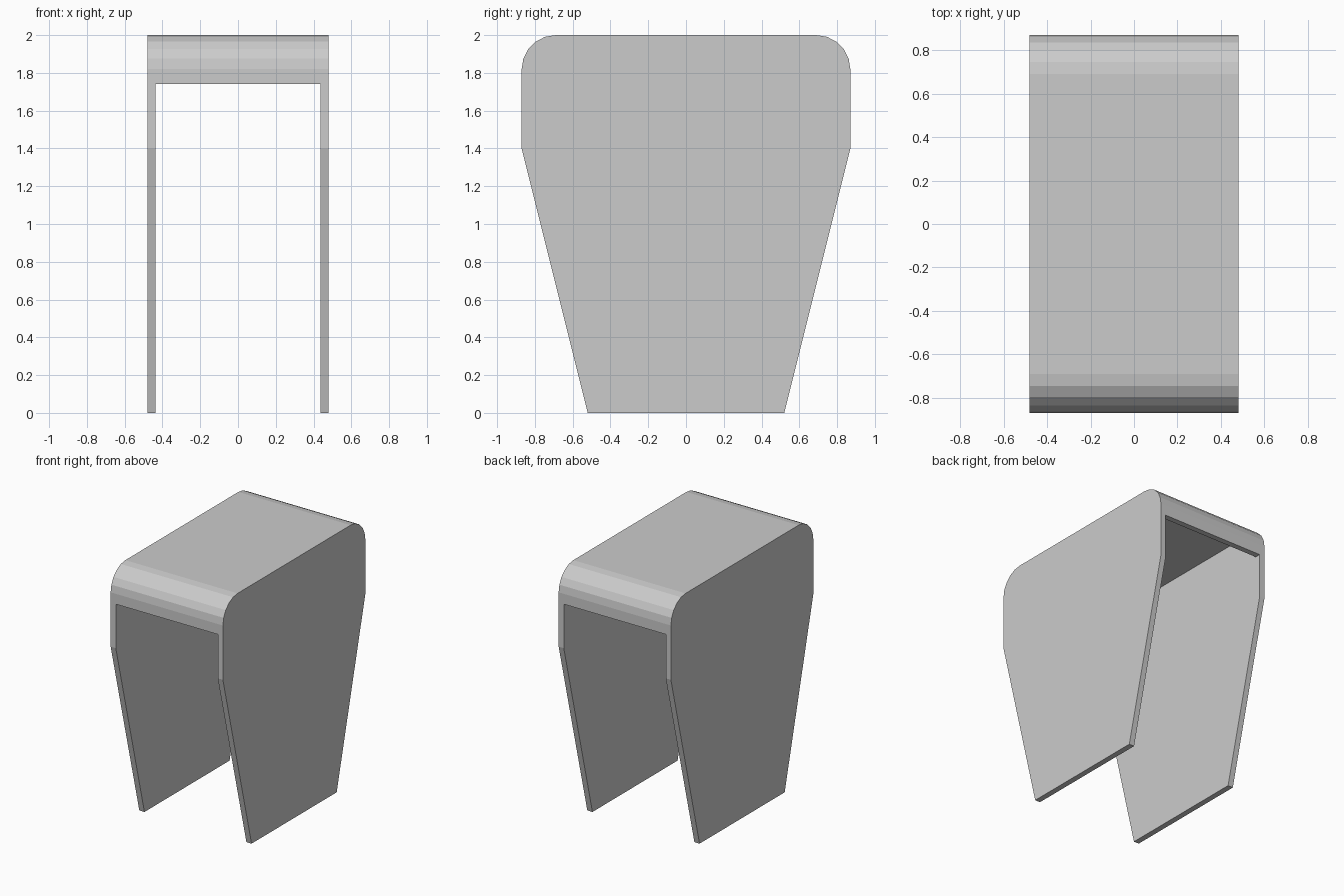
import bpy, bmesh
from math import sin, cos, pi

cube = bpy.data.objects.get("Cube")
if cube:
    bpy.data.objects.remove(cube, do_unlink=True)

HALF_WIDTH, HALF_DEPTH, HEIGHT = 0.48, 0.87, 2.0
WALL, RADIUS, STEPS = 0.044, 0.18, 5

grey = bpy.data.materials.new("light_grey")
grey.use_nodes = True
colour = (0.6, 0.6, 0.6, 1)
grey.diffuse_color = colour
grey.node_tree.nodes["Principled BSDF"].inputs["Base Color"].default_value = colour


def rounded_profile(half_depth, top, radius, lower):
    """Mirrored (y, z) outline: lower points, then a rounded upper corner."""
    side = list(lower)
    for i in range(STEPS + 1):
        a = i / STEPS * pi / 2
        side.append((half_depth - radius + radius * cos(a),
                     top - radius + radius * sin(a)))
    return side + [(-y, z) for y, z in reversed(side)]


def extrude_profile(name, profile, half_width):
    """Extrude a (y, z) outline symmetrically along x."""
    bm = bmesh.new()
    face = bm.faces.new([bm.verts.new((-half_width, y, z)) for y, z in profile])
    result = bmesh.ops.extrude_face_region(bm, geom=[face])
    verts = [v for v in result["geom"] if isinstance(v, bmesh.types.BMVert)]
    bmesh.ops.translate(bm, verts=verts, vec=(2 * half_width, 0, 0))
    bmesh.ops.recalc_face_normals(bm, faces=bm.faces)
    mesh = bpy.data.meshes.new(name)
    bm.to_mesh(mesh)
    bm.free()
    mesh.materials.append(grey)
    obj = bpy.data.objects.new(name, mesh)
    bpy.context.collection.objects.link(obj)
    return obj


# Outer body: tapered sides with a rounded top
shell = extrude_profile(
    "cover_shell",
    rounded_profile(HALF_DEPTH, HEIGHT, RADIUS, [(0.52, 0), (HALF_DEPTH, 1.4)]),
    HALF_WIDTH)

# Hollow: open front, back and bottom, leaving a short lip under the roof
hollow = extrude_profile(
    "hollow_cutter",
    rounded_profile(HALF_DEPTH - WALL, HEIGHT - WALL, RADIUS - WALL,
                    [(1, -0.2), (1, 1.74), (HALF_DEPTH - WALL, 1.74)]),
    HALF_WIDTH - WALL)
hollow.hide_render = True

cut = shell.modifiers.new("hollow", "BOOLEAN")
cut.operation = "DIFFERENCE"
cut.solver = "EXACT"
cut.object = hollow
bpy.context.view_layer.objects.active = shell
bpy.ops.object.modifier_apply(modifier=cut.name)
bpy.data.objects.remove(hollow, do_unlink=True)
